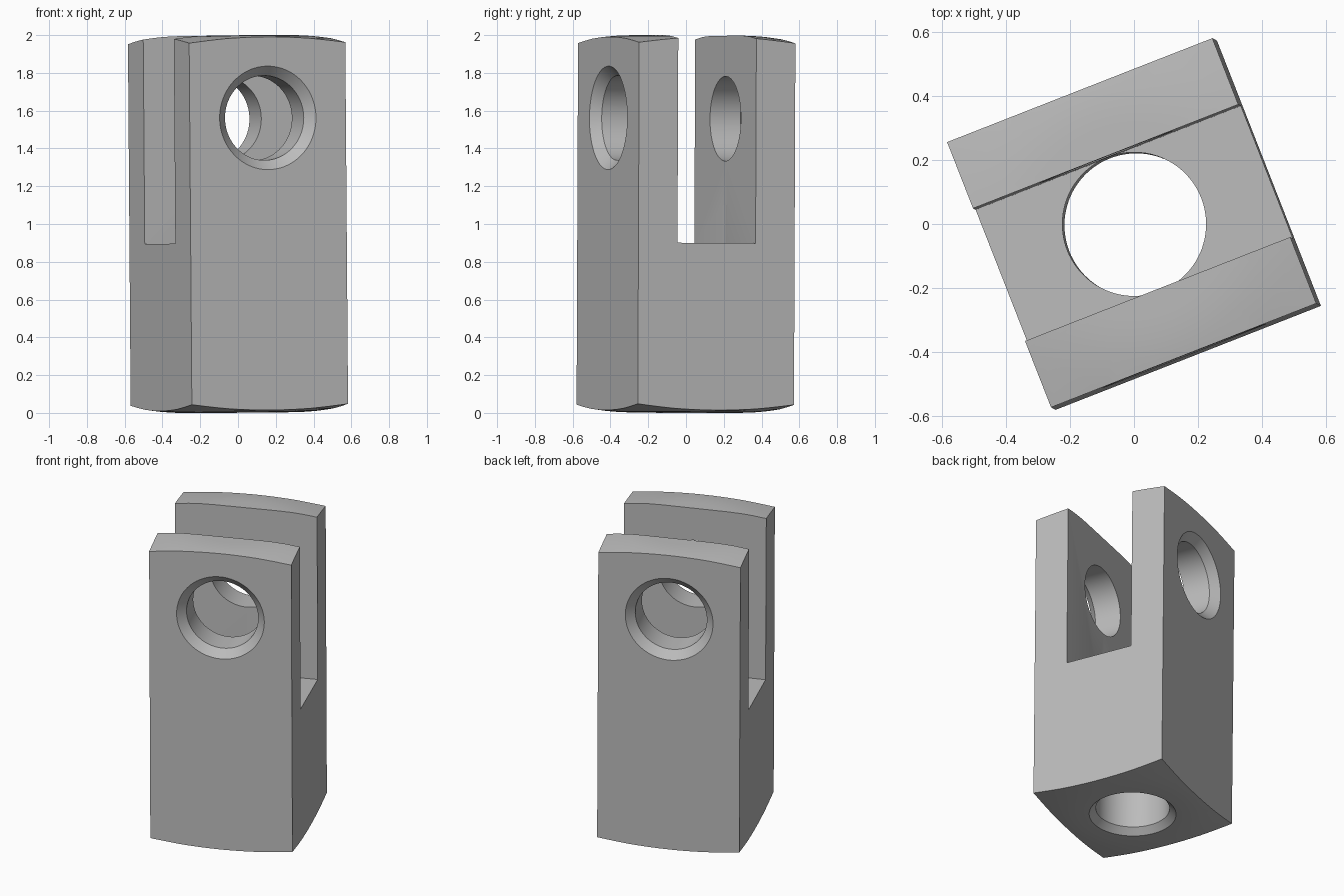
import bpy, bmesh, math
from mathutils import Matrix

if "Cube" in bpy.data.objects:
    bpy.data.objects.remove(bpy.data.objects["Cube"], do_unlink=True)

HALF = 0.444        # half width of the square stock
HEIGHT = 1.996
SLOT = HALF / 2     # half width of the fork slot
SLOT_FLOOR = 0.895
BORE = 0.224
PIN_Z = 1.557
CHAMFER = 0.05

steel = bpy.data.materials.new("steel grey")
steel.use_nodes = True
colour = (0.5, 0.5, 0.5, 1)
steel.diffuse_color = colour
steel.node_tree.nodes["Principled BSDF"].inputs["Base Color"].default_value = colour


def new_object(name, bm):
    bmesh.ops.recalc_face_normals(bm, faces=bm.faces)
    mesh = bpy.data.meshes.new(name)
    bm.to_mesh(mesh)
    bm.free()
    mesh.materials.append(steel)
    obj = bpy.data.objects.new(name, mesh)
    bpy.context.collection.objects.link(obj)
    return obj


def box(name, x, y, z0, z1):
    bm = bmesh.new()
    bmesh.ops.create_cube(bm, size=2)
    for v in bm.verts:
        v.co = (v.co.x * x, v.co.y * y, z0 if v.co.z < 0 else z1)
    return new_object(name, bm)


def lathe(name, profile, matrix=Matrix(), steps=96):
    """Closed solid of revolution about z from (radius, height) pairs."""
    bm = bmesh.new()
    rings = [[bm.verts.new((r * math.cos(math.tau * i / steps),
                            r * math.sin(math.tau * i / steps), z))
              for i in range(steps)] for r, z in profile]
    for a, b in zip(rings, rings[1:]):
        for i in range(steps):
            j = (i + 1) % steps
            bm.faces.new((a[i], a[j], b[j], b[i]))
    bm.faces.new(rings[0])
    bm.faces.new(rings[-1])
    bm.transform(matrix)
    return new_object(name, bm)


# Square body and the turned blank that rounds off both of its ends
body = box("fork_head", HALF, HALF, -0.1, HEIGHT + 0.1)
crown = [(0.3, 0), (0.36, 0.002), (0.42, 0.007), (0.5, 0.018), (0.7, 0.054)]
blank = lathe("turned_blank", crown + [(r, HEIGHT - z) for r, z in reversed(crown)])

# Fork slot, lengthwise bore and chamfered pin hole
slot = box("slot_cutter", 1, SLOT, SLOT_FLOOR, 3)
bore = lathe("bore_cutter", [(BORE + 0.08, -0.04), (BORE + 0.04, 0),
                             (BORE, 0.04), (BORE, 1.1)])
flare = [(BORE + 2 * CHAMFER, HALF + CHAMFER), (BORE, HALF - CHAMFER)]
pin = lathe("pin_cutter", [(r, -y) for r, y in flare] + flare[::-1],
            Matrix.Translation((0, 0, PIN_Z)) @ Matrix.Rotation(math.pi / 2, 4, "X"))

bpy.ops.object.select_all(action="DESELECT")
bpy.context.view_layer.objects.active = body
body.select_set(True)
for cutter, operation in ((blank, "INTERSECT"), (slot, "DIFFERENCE"),
                          (bore, "DIFFERENCE"), (pin, "DIFFERENCE")):
    mod = body.modifiers.new(cutter.name, "BOOLEAN")
    mod.object = cutter
    mod.operation = operation
    mod.solver = "EXACT"
    bpy.ops.object.modifier_apply(modifier=mod.name)
    bpy.data.objects.remove(cutter, do_unlink=True)

# Turn the part about its axis, with a very slight lean
lean = Matrix.Rotation(-0.0075, 4, "Y") @ Matrix.Rotation(-0.004, 4, "X")
body.data.transform(Matrix.Translation((0, 0, 1)) @ lean
                    @ Matrix.Rotation(math.radians(21.4), 4, "Z")
                    @ Matrix.Translation((0, 0, -HEIGHT / 2)))
bpy.ops.object.shade_smooth_by_angle(angle=math.radians(25))
